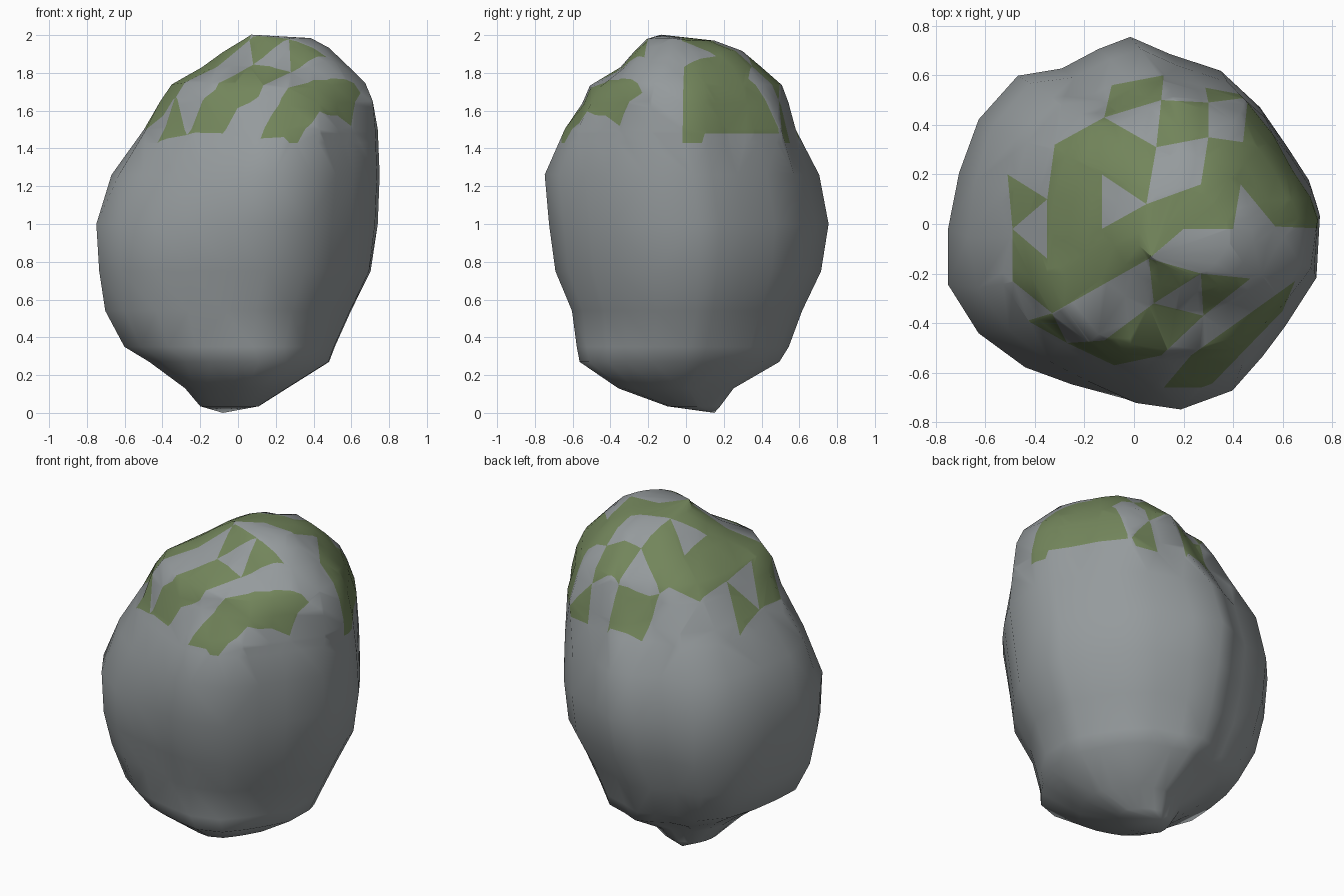
import bpy, bmesh, math
from mathutils import Vector
from mathutils.bvhtree import BVHTree

if "Cube" in bpy.data.objects:
    bpy.data.objects.remove(bpy.data.objects["Cube"])

# Plan outline of the boulder, scaled to a unit box and squeezed per level
OUTLINE = [(-.01, .76), (.15, .69), (.36, .62), (.52, .47), (.63, .31), (.72, .17),
           (.755, .06), (.74, -.2), (.61, -.4), (.51, -.53), (.38, -.67), (.16, -.75),
           (-.03, -.73), (-.25, -.67), (-.44, -.6), (-.63, -.46), (-.755, -.26),
           (-.755, -.03), (-.71, .2), (-.63, .42), (-.47, .6), (-.29, .63), (-.14, .71)]

# Levels: z, x min, x max, y min, y max
LEVELS = [(.035, -.2, .11, -.1, .18), (.13, -.28, .26, -.36, .25), (.27, -.46, .48, -.56, .49),
          (.35, -.59, .51, -.575, .54), (.54, -.685, .595, -.6, .61), (.75, -.72, .7, -.69, .71),
          (1.0, -.75, .74, -.73, .75), (1.26, -.675, .75, -.75, .7), (1.5, -.5, .74, -.635, .575),
          (1.64, -.4, .705, -.57, .525), (1.73, -.34, .66, -.52, .49), (1.83, -.19, .56, -.36, .38),
          (1.91, -.08, .47, -.27, .29), (1.97, .02, .38, -.2, .15)]
POLES = [(-.08, .15, 0), (.07, -.13, 2.0)]

# Fuller or flatter corners: level -> (front left, back left, other corners)
CORNERS = {.27: (.03, .03, .03), .35: (.03, .03, .03), .54: (.04, .03, .03),
           .75: (.03, .02, .02), 1.26: (-.09, .03, 0), 1.5: (-.04, .07, 0),
           1.64: (0, .07, 0), 1.73: (0, .04, 0)}

# Moss patches in plan; overlapping patches cancel, so one may be a hole
MOSS = [
    [(-.32, .32), (-.12, .43), (.09, .31), (.05, .08), (.27, .16), (.30, .35), (.44, .33),
     (.46, .51), (.63, .30), (.65, .18), (.57, -.01), (.43, .16), (.40, -.02), (.20, -.02),
     (.06, -.14), (-.33, -.36), (-.49, -.23), (-.49, -.02), (-.35, -.14), (-.35, .10)],
    [(-.13, .20), (.05, .08), (-.13, -.02)],
    [(-.51, .20), (-.35, .10), (-.49, -.02)],
    [(-.09, .56), (.12, .60), (.11, .50), (-.12, .43)],
    [(.11, .50), (.30, .49), (.30, .35), (.09, .31)],
    [(.28, .59), (.46, .51), (.30, .49)],
    [(.06, -.14), (.27, -.20), (.08, -.32)],
    [(.27, -.20), (.47, -.22), (.28, -.37)],
    [(.08, -.32), (.28, -.37), (.11, -.53), (-.08, -.57), (-.27, -.48), (-.12, -.47)],
    [(-.33, -.36), (-.27, -.48), (-.43, -.39)],
    [(.65, -.23), (.60, -.35), (.30, -.66), (.12, -.66), (.23, -.53)],
    [(.63, .30), (.65, .18), (.57, -.01), (.80, -.02), (.80, .25)],
]
FLOOR, RIGHT_FLOOR = 1.43, 1.48

# Points that the uneven front of the crown leans towards
LUMPS = [(.65, -.23, 1.74), (.60, -.35, 1.50), (.30, -.66, 1.45), (.12, -.66, 1.50),
         (.23, -.53, 1.60), (.11, -.53, 1.71), (-.08, -.57, 1.48), (-.27, -.48, 1.46),
         (-.43, -.39, 1.43), (-.33, -.36, 1.69), (-.12, -.47, 1.74), (.08, -.32, 1.85),
         (.28, -.37, 1.79), (.27, -.20, 1.98), (.47, -.22, 1.91), (.30, .49, 1.68),
         (.46, .51, 1.50), (.30, .35, 1.84)]


def material(name, color):
    mat = bpy.data.materials.new(name)
    mat.diffuse_color = (*color, 1)
    mat.use_nodes = True
    mat.node_tree.nodes["Principled BSDF"].inputs["Base Color"].default_value = mat.diffuse_color
    return mat


def inside(p, poly):
    hit = False
    for (ax, ay), (bx, by) in zip(poly, poly[1:] + poly[:1]):
        if (ay > p.y) != (by > p.y) and p.x < ax + (p.y - ay) * (bx - ax) / (by - ay):
            hit = not hit
    return hit


def cut(bm, faces, co, no):
    geom = set(faces)
    for f in faces:
        geom.update(f.edges)
        geom.update(f.verts)
    if faces:
        bmesh.ops.bisect_plane(bm, geom=list(geom), dist=1e-4, plane_co=co, plane_no=no)


# Loft the boulder through its levels
bm = bmesh.new()
rings = []
for z, x0, x1, y0, y1 in LEVELS:
    front_left, back_left, other = CORNERS.get(z, (0, 0, 0))
    ring = []
    for x, y in OUTLINE:
        x, y = x / .755, y / .755
        amount = other if x > 0 else front_left if y < 0 else back_left
        s = 1 + amount * min(1, 2 * abs(x * y))
        ring.append(bm.verts.new(((x0 + x1) / 2 + s * x * (x1 - x0) / 2,
                                  (y0 + y1) / 2 + s * y * (y1 - y0) / 2, z)))
    rings.append(ring)
n = len(OUTLINE)
for lo, hi in zip(rings, rings[1:]):
    for i in range(n):
        bm.faces.new((lo[i], lo[(i + 1) % n], hi[(i + 1) % n], hi[i]))
for pole, ring in zip(POLES, (rings[0], rings[-1])):
    tip = bm.verts.new(pole)
    for i in range(n):
        bm.faces.new((tip, ring[i], ring[(i + 1) % n]))
bmesh.ops.triangulate(bm, faces=bm.faces[:])
bmesh.ops.recalc_face_normals(bm, faces=bm.faces[:])

# Lean the crown gently towards its lumps
tree = BVHTree.FromBMesh(bm)
pulls = []
for lump in LUMPS:
    p = Vector(lump)
    near = tree.find_nearest(p)[0]
    pulls.append((near, p - near))
for v in bm.verts:
    if v.co.z > 1.2:
        total, weight = Vector(), .25
        for p, d in pulls:
            w = math.exp(-((v.co - p).length / .12) ** 2)
            total += w * d
            weight += w
        v.co += total / weight

# Cut the moss borders into the upper surface
for z in (FLOOR, RIGHT_FLOOR):
    cut(bm, [f for f in bm.faces if f.calc_center_median().z > 1.2
             and (z == FLOOR or f.calc_center_median().x > .4)],
        Vector((0, 0, z)), Vector((0, 0, 1)))
for poly in MOSS:
    for (ax, ay), (bx, by) in zip(poly, poly[1:] + poly[:1]):
        near = []
        for f in bm.faces:
            xs = [v.co.x for v in f.verts]
            ys = [v.co.y for v in f.verts]
            if (f.calc_center_median().z > FLOOR
                    and max(xs) > min(ax, bx) and min(xs) < max(ax, bx)
                    and max(ys) > min(ay, by) and min(ys) < max(ay, by)):
                near.append(f)
        cut(bm, near, Vector((ax, ay, 0)), Vector((ay - by, bx - ax, 0)))

# Colour the faces inside the patches
for f in bm.faces:
    f.smooth = True
    c = f.calc_center_median()
    if c.z > (RIGHT_FLOOR if c.x > .4 and c.y > .1 else FLOOR):
        f.material_index = sum(inside(c, p) for p in MOSS) % 2

mesh = bpy.data.meshes.new("boulder")
bm.to_mesh(mesh)
bm.free()
mesh.materials.append(material("grey stone", (.30, .325, .335)))
mesh.materials.append(material("green moss", (.17, .235, .105)))
boulder = bpy.data.objects.new("boulder", mesh)
bpy.context.collection.objects.link(boulder)
